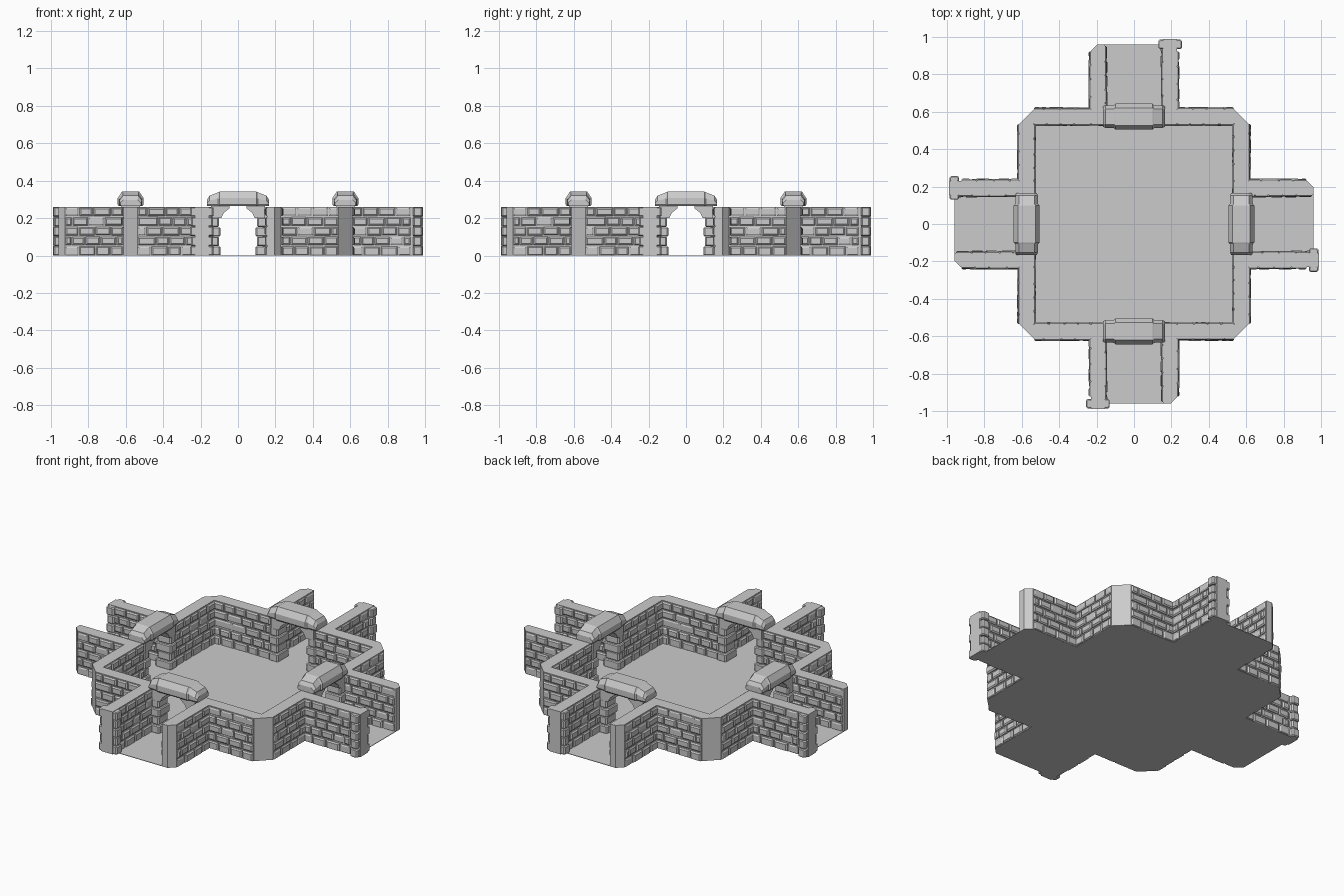
import bpy, bmesh, math, random
from mathutils import Vector, Matrix

if "Cube" in bpy.data.objects:
    bpy.data.objects.remove(bpy.data.objects["Cube"])

random.seed(4)
H = 0.26            # wall height
ROWS = 5
OUT, INN = 0.612, 0.537      # room wall faces
CO, CI = 0.23, 0.156         # corridor wall faces
UP = Vector((0, 0, 1))
SIDES = ["front", "right", "back", "left"]


def loft(bm, rings):
    """Closed solid through a list of equal-length vertex rings."""
    vs = [[bm.verts.new(p) for p in r] for r in rings]
    n = len(vs[0])
    for a, b in zip(vs, vs[1:]):
        for i in range(n):
            bm.faces.new((a[i], a[(i + 1) % n], b[(i + 1) % n], b[i]))
    bm.faces.new(vs[0][::-1])
    bm.faces.new(vs[-1])


def prism(bm, pts, z0, z1):
    loft(bm, [[(x, y, z) for x, y in pts] for z in (z0, z1)])


def stone(bm, x0, x1, y0, y1, z0, z1, c=0.008):
    """Block with all edges softened by a chamfer."""
    def ring(z, i):
        a, b, d, e = x0 + i, x1 - i, y0 + i, y1 - i
        return [(a + c, d, z), (b - c, d, z), (b, d + c, z), (b, e - c, z),
                (b - c, e, z), (a + c, e, z), (a, e - c, z), (a, d + c, z)]
    loft(bm, [ring(z0, c * .6), ring(z0 + c * .6, 0), ring(z1 - c * .6, 0), ring(z1, c * .6)])


def bricks(bm, p0, p1, normal):
    """Staggered bevelled bricks over the wall face p0-p1."""
    p0, p1, n = Vector((*p0, 0)), Vector((*p1, 0)), Vector((*normal, 0))
    length = (p1 - p0).length
    d = (p1 - p0) / length
    rh, gap, bev = H / ROWS, 0.003, 0.007
    for r in range(ROWS):
        z0, z1 = r * rh + gap * (r > 0), (r + 1) * rh - gap
        t = 0.0
        step = random.uniform(0.035, 0.055) if r % 2 else random.uniform(0.07, 0.09)
        while t < length - 0.01:
            e = t + step
            if length - e < 0.035:
                e = length
            a, b = t + gap, e - gap
            h = random.uniform(0.008, 0.014)
            za, zb = z0 + random.uniform(0, .002), z1 - random.uniform(0, .003)
            rings = []
            for i, k in ((0, -0.004), (0, h * 0.45), (bev, h)):
                zl = za + (i if r else i * 0.5)
                rings.append([p0 + d * s + UP * z + n * k for s, z in
                              ((a + i, zl), (b - i, zl), (b - i, zb - i), (a + i, zb - i))])
            loft(bm, rings)
            t = e
            step = random.uniform(0.068, 0.098)


def finish(bm, name, turn=0):
    bmesh.ops.recalc_face_normals(bm, faces=bm.faces)
    me = bpy.data.meshes.new(name)
    bm.to_mesh(me)
    me.transform(Matrix.Rotation(turn * math.pi / 2, 4, 'Z'))
    ob = bpy.data.objects.new(name, me)
    bpy.context.collection.objects.link(ob)


def repeat(bm, name):
    """Four turned copies around the room."""
    for i, side in enumerate(SIDES):
        finish(bm, f"{side}_{name}", i)
    bm.free()


# Floor: one cross-shaped slab
bm = bmesh.new()
quarter = [(-0.575, -0.575), (-0.19, -0.575), (-0.19, -0.96), (0.19, -0.96), (0.19, -0.575)]
pts = []
for i in range(4):
    m = Matrix.Rotation(i * math.pi / 2, 2)
    pts += [tuple(m @ Vector(p)) for p in quarter]
prism(bm, pts, 0, 0.003)
finish(bm, "floor")
bm.free()

# Wall cores: room wall halves joined to the corridor walls
bm = bmesh.new()
prism(bm, [(0.13, -INN), (INN, -INN), (OUT, -INN), (INN, -OUT), (CO, -OUT), (CO, -0.925),
           (0.195, -0.96), (CI, -0.96), (CI, -OUT), (0.13, -OUT)], 0, H)
prism(bm, [(-0.13, -INN), (-INN, -INN), (-INN, -OUT), (-CO, -OUT), (-CO, -0.99),
           (-CI, -0.99), (-CI, -OUT), (-0.13, -OUT)], 0, H)
repeat(bm, "wall_core")

# Brickwork on both sides of every wall
bm = bmesh.new()
for s in (-1, 1):
    bricks(bm, (s * CO, -OUT), (s * INN, -OUT), (0, -1))
    bricks(bm, (s * 0.15, -INN), (s * INN, -INN), (0, 1))
    bricks(bm, (s * CO, -0.925), (s * CO, -OUT), (s, 0))
    bricks(bm, (s * CI, -0.955), (s * CI, -OUT), (-s, 0))
repeat(bm, "bricks")

# Corridor end post: stacked stones either side of the wall end
bm = bmesh.new()
for r in range(ROWS):
    z0, z1 = r * H / ROWS, (r + 1) * H / ROWS - 0.002
    k = 0.004 * (r % 2)
    stone(bm, -0.256 + k, -0.222, -0.987 + k, -0.935, z0, z1)
    stone(bm, -0.164, -0.13 - k, -0.987 + k, -0.935, z0, z1)
repeat(bm, "end_post")

# Arch jambs: stacked stones, topped by a corbel leaning inwards
bm = bmesh.new()
for s in (-1, 1):
    for r in range(4):
        k = 0.008 * (r % 2)
        xa, xb = sorted((s * (0.094 + k), s * (0.158 - k * .5)))
        stone(bm, xa, xb, -0.629 + k, -0.52 - k, r * 0.051, (r + 1) * 0.051 - 0.002)
    prof = [(0.145, 0.2), (0.09, 0.2), (0.076, 0.228), (0.046, 0.252), (0.046, 0.27), (0.145, 0.27)]
    loft(bm, [[(s * x, y, z) for x, z in prof] for y in (-0.625, -0.524)])
repeat(bm, "arch_jambs")

# Arch lintel: long block with tapering ends and chamfered top
bm = bmesh.new()


def section(x, w, top):
    c = -0.574
    return [(x, c - w + .006, 0.264), (x, c - w, 0.272), (x, c - w, top - 0.034 + (0.34 - top) * .4),
            (x, c - w * .68, top), (x, c + w * .68, top),
            (x, c + w, top - 0.034 + (0.34 - top) * .4), (x, c + w, 0.272), (x, c + w - .006, 0.264)]


loft(bm, [section(*a) for a in ((-0.165, 0.055, 0.298), (-0.152, 0.06, 0.32), (-0.108, 0.061, 0.337),
                                (-0.1, 0.069, 0.341), (0.1, 0.069, 0.341), (0.108, 0.061, 0.337),
                                (0.152, 0.06, 0.32), (0.165, 0.055, 0.298))])
repeat(bm, "arch_lintel")
